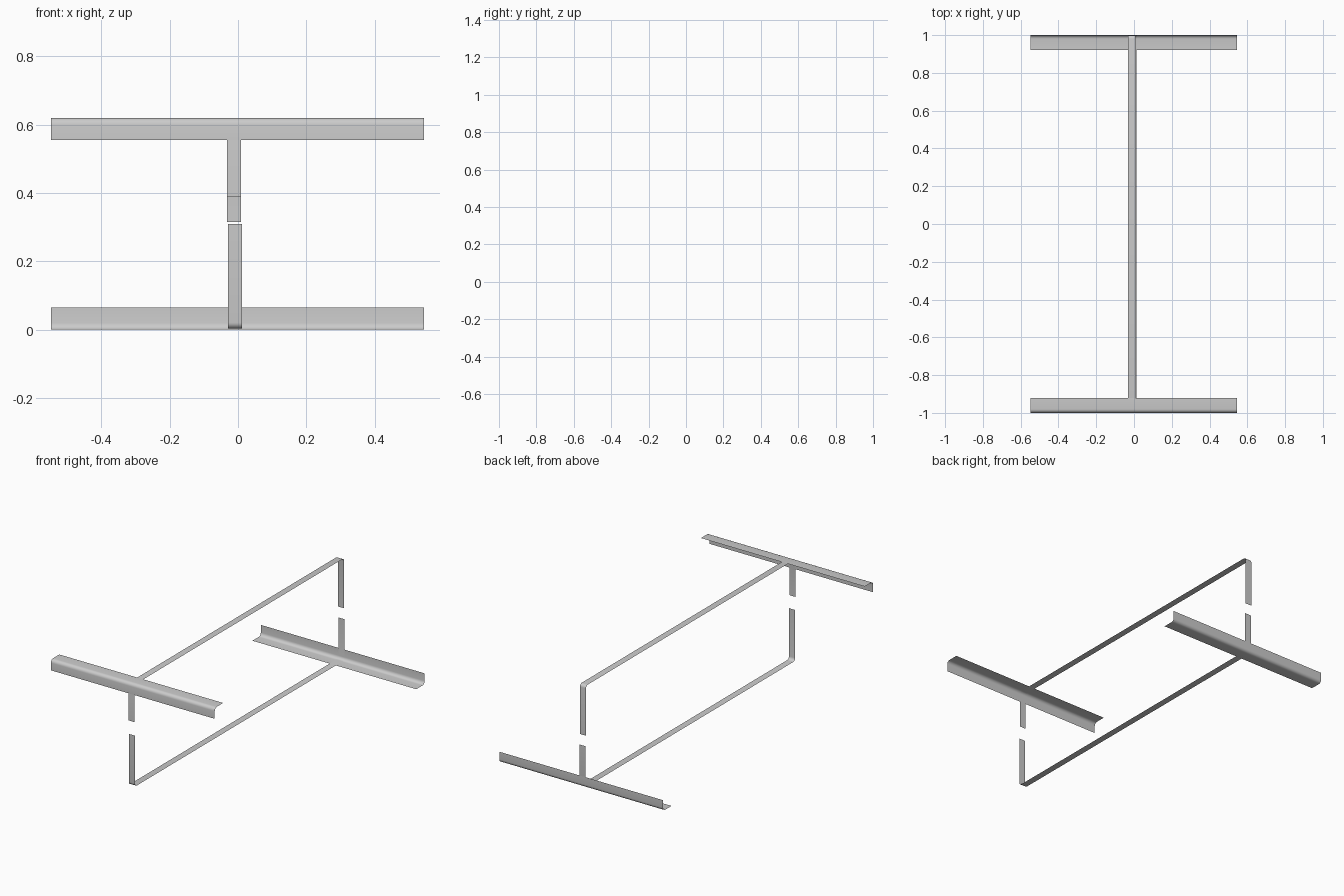
import bpy, math
from mathutils import Vector

if "Cube" in bpy.data.objects:
    bpy.data.objects.remove(bpy.data.objects["Cube"])


def rounded(points, radius, steps=5):
    """Replace each inner corner of a right-angled (y, z) path by an arc."""
    pts = [Vector(p) for p in points]
    out = [pts[0]]
    for a, b, c in zip(pts, pts[1:], pts[2:]):
        d1, d2 = (a - b).normalized(), (c - b).normalized()
        centre = b + (d1 + d2) * radius
        for i in range(steps + 1):
            t = math.pi / 2 * i / steps
            out.append(centre - d2 * radius * math.cos(t) - d1 * radius * math.sin(t))
    out.append(pts[-1])
    return out


def bent_sheet(name, points, x0, x1, radius):
    """Thin sheet: a bent (y, z) path swept along x."""
    path = rounded(points, radius)
    n = len(path)
    verts = [(x, p.x, p.y) for x in (x0, x1) for p in path]
    faces = [(i, i + 1, n + i + 1, n + i) for i in range(n - 1)]
    mesh = bpy.data.meshes.new(name)
    mesh.from_pydata(verts, [], faces)
    for f in mesh.polygons:
        f.use_smooth = True
    # make faces point away from the middle of the frame
    f = mesh.polygons[0]
    if f.normal.dot(f.center - Vector((0, 0, 0.31))) < 0:
        mesh.flip_normals()
    obj = bpy.data.objects.new(name, mesh)
    bpy.context.collection.objects.link(obj)
    return obj


# angle-shaped edge protectors: front top edge and back bottom edge
bent_sheet("front_top_edge_guard",
           [(-1, 0.555), (-1, 0.62), (-0.92, 0.62)], -0.548, 0.545, 0.02)
bent_sheet("back_bottom_edge_guard",
           [(1, 0.065), (1, 0), (0.92, 0)], -0.548, 0.545, 0.02)

# straps running inside the guards, each an open U with free ends
bent_sheet("upper_strap",
           [(-0.997, 0.39), (-0.997, 0.617), (0.998, 0.617), (0.998, 0.315)],
           -0.032, 0.009, 0.018)
bent_sheet("lower_strap",
           [(-0.998, 0.31), (-0.998, 0.003), (0.997, 0.003), (0.997, 0.25)],
           -0.029, 0.012, 0.018)
